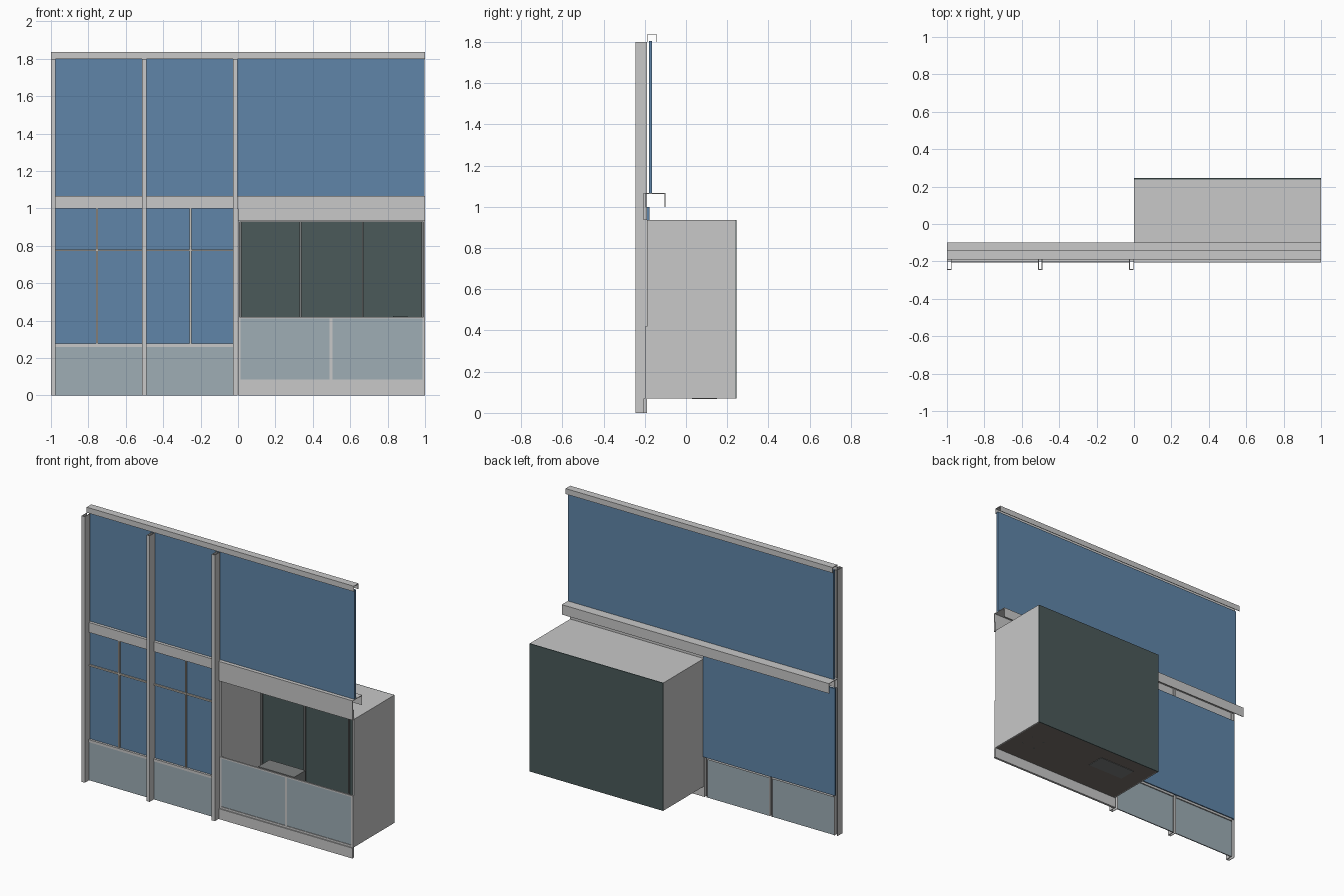
import bpy
import bmesh
from mathutils import Vector

cube = bpy.data.objects.get("Cube")
if cube:
    bpy.data.objects.remove(cube, do_unlink=True)


def material(name, r, g, b):
    m = bpy.data.materials.new(name)
    m.use_nodes = True
    m.diffuse_color = (r, g, b, 1)
    m.node_tree.nodes["Principled BSDF"].inputs["Base Color"].default_value = (r, g, b, 1)
    return m


grey = material("light grey metal", .58, .58, .58)
blue = material("blue glass", .115, .235, .397)
pale = material("pale blue panel", .342, .418, .462)
dark = material("dark green", .069, .102, .102)
beige = material("beige trim", .58, .54, .48)
brown = material("brown floor", .19, .165, .15)
mid = material("mid grey", .2, .21, .21)


def boxes(name, mat, *spans):
    """One object from boxes given as (x0, x1, y0, y1, z0, z1)."""
    bm = bmesh.new()
    for x0, x1, y0, y1, z0, z1 in spans:
        verts = bmesh.ops.create_cube(bm, size=1)["verts"]
        bmesh.ops.scale(bm, vec=Vector((x1 - x0, y1 - y0, z1 - z0)), verts=verts)
        centre = Vector((x0 + x1, y0 + y1, z0 + z1)) / 2
        bmesh.ops.translate(bm, vec=centre, verts=verts)
    me = bpy.data.meshes.new(name)
    bm.to_mesh(me)
    bm.free()
    me.materials.append(mat)
    ob = bpy.data.objects.new(name, me)
    bpy.context.collection.objects.link(ob)
    return ob


T = .004  # sheet thickness


def rail(name, y0, y1, z0, z1):
    """Full-width channel, open below."""
    boxes(name, grey, (-1, 1, y0, y0 + T, z0, z1), (-1, 1, y1 - T, y1, z0, z1),
          (-1, 1, y0 + T, y1 - T, z1 - T, z1))


# Posts: channels open at the back
for name, x0, x1 in (("left_post", -1, -.975), ("middle_post", -.512, -.49),
                     ("right_post", -.026, -.002)):
    boxes(name, grey, (x0, x1, -.245, -.241, 0, 1.8),
          (x0, x0 + T, -.241, -.19, 0, 1.8), (x1 - T, x1, -.241, -.19, 0, 1.8))

# Horizontal rails
rail("top_rail", -.19, -.14, 1.8, 1.837)
rail("middle_rail", -.2, -.1, 1.0, 1.067)

# Large glass sheets
boxes("upper_glass", blue, (-.99, .998, -.18, -.165, 1.067, 1.805))
boxes("lower_glass", blue, (-.99, -.002, -.19, -.178, .275, 1.0))

# Two narrow bays: panel, sill and glazing bars
for side, x0, x1, bar in (("left", -.975, -.512, -.753), ("right", -.49, -.026, -.253)):
    boxes(side + "_bay_panel", pale, (x0, x1, -.2, -.193, 0, .26))
    boxes(side + "_bay_sill", grey, (x0, x1, -.205, -.185, .26, .277))
    boxes(side + "_bay_bars", beige, (bar - .005, bar + .005, -.2, -.19, .277, 1.0),
          (x0, x1, -.199, -.19, .771, .781))

# Display room: thin shell open at the front
F, B, LOW, HIGH = -.19, .245, .07, .935
boxes("room_walls", grey, (0, .008, F, B - .006, LOW, HIGH), (.992, 1, F, B - .006, LOW, HIGH))
boxes("room_ceiling", grey, (.008, .992, F, B - .006, HIGH - .008, HIGH))
boxes("room_floor", brown, (.008, .992, F, B - .006, LOW, LOW + .008))
boxes("room_back", dark, (0, 1, B - .006, B, LOW, HIGH))
boxes("room_back_bars", mid, *[(x - .005, x + .005, B - .016, B - .006, LOW + .008, HIGH - .008)
                               for x in (.013, .335, .667, .987)])

# Furniture inside the room, below the sill
boxes("low_cabinet", mid, (.13, .4, .03, .15, .067, .3))
boxes("chair", dark, (.8, .91, -.04, .07, .22, .24), (.83, .905, .055, .07, .24, .424),
      *[(x, x + .012, y, y + .012, LOW, .22) for x in (.8, .898) for y in (-.04, .058)])

# Fascias above and below the display opening
boxes("upper_fascia", grey, (0, 1, -.205, -.19, HIGH, 1.0), (0, 1, -.205, -.2, 1.0, 1.067))
boxes("lower_fascia", grey, (0, 1, -.205, -.19, 0, .07))

# Low glazed front of the display room
boxes("display_panel", pale, (.012, .988, -.194, -.19, .08, .41))
boxes("display_frame", grey, (0, 1, -.198, -.188, .41, .42), (0, 1, -.198, -.188, .07, .084),
      *[(x - .007, x + .007, -.198, -.188, .084, .41) for x in (.007, .497, .993)])
